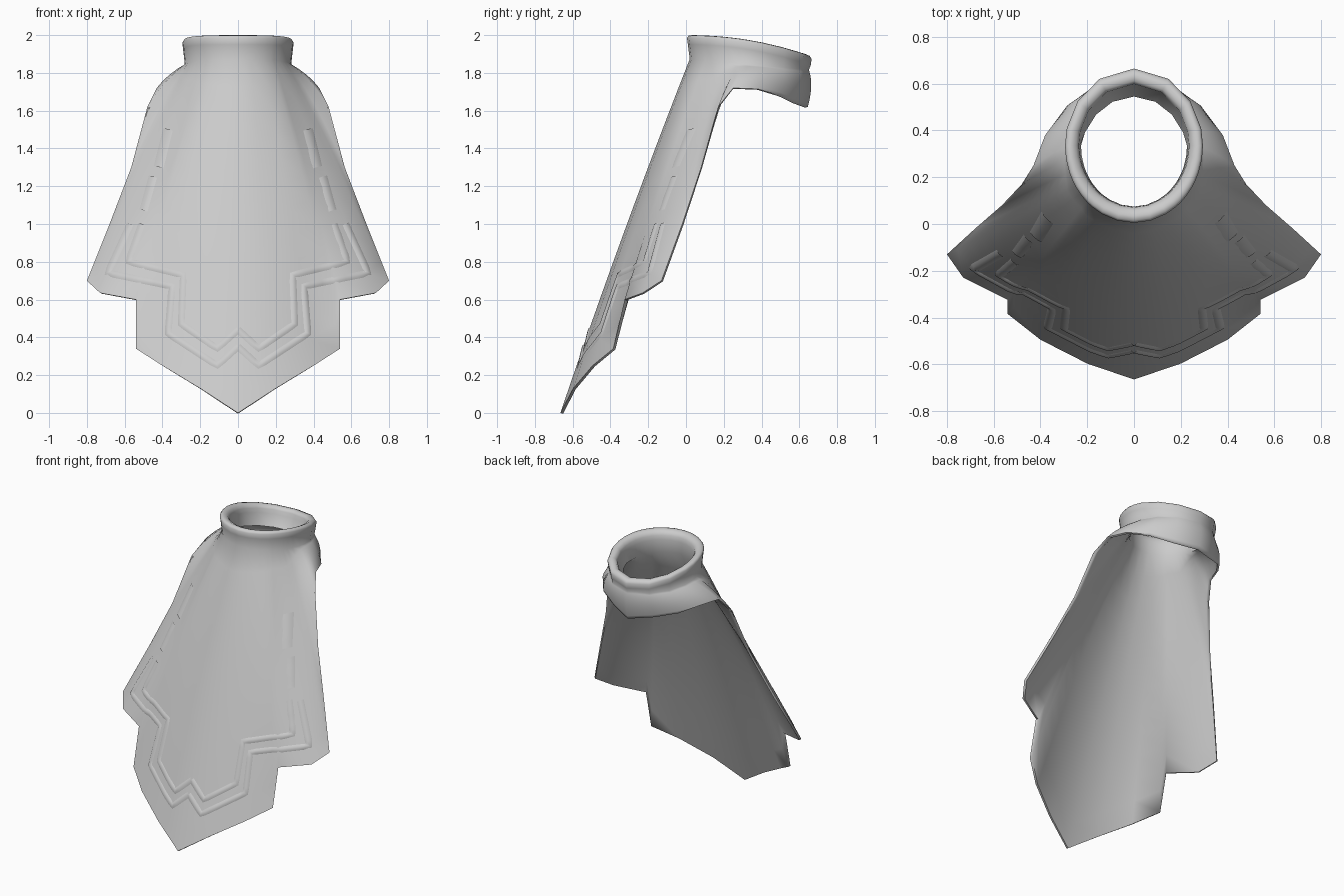
import bpy
from math import sin, cos, radians
from mathutils import Vector
from mathutils.bvhtree import BVHTree

cube = bpy.data.objects.get("Cube")
if cube:
    bpy.data.objects.remove(cube)

cloth = bpy.data.materials.new("pale_grey_cloth")
cloth.use_nodes = True
cloth.diffuse_color = (0.6, 0.6, 0.6, 1)
cloth.node_tree.nodes["Principled BSDF"].inputs["Base Color"].default_value = (0.6, 0.6, 0.6, 1)

CENTRE_Y = 0.335
ROWS = 12


def add_mesh(name, verts, faces):
    mesh = bpy.data.meshes.new(name)
    mesh.from_pydata(verts, [], faces)
    mesh.materials.append(cloth)
    obj = bpy.data.objects.new(name, mesh)
    bpy.context.collection.objects.link(obj)
    bpy.ops.object.select_all(action='DESELECT')
    obj.select_set(True)
    bpy.context.view_layer.objects.active = obj
    bpy.ops.object.shade_smooth_by_angle(angle=radians(65))


def loft(columns, closed):
    """Verts and quads across equally long point columns; closed joins both ways."""
    rows, n = len(columns[0]), len(columns)
    faces = []
    for c in range(n if closed else n - 1):
        d = (c + 1) % n
        for r in range(rows if closed else rows - 1):
            s = (r + 1) % rows
            faces.append((c * rows + r, c * rows + s, d * rows + s, d * rows + r))
    return [p for col in columns for p in col], faces


def ring_point(angle, scale, z_front, drop, power):
    """Point on the oval neckline; angle 0 is the front."""
    a = radians(angle)
    y = CENTRE_Y - 0.33 * scale * cos(a)
    return Vector((0.295 * scale * sin(a), y, z_front - drop * max(0, y / 0.66) ** power))


# Collar section from inside, over the rim, down the outside: scale, height
collar = [(.79, -.06), (.8, -.03), (.84, -.01), (.91, 0),
          (.97, -.002), (1, -.015), (.985, -.05)]

# Hem points of the left half, front to back: x, y, z, neckline angle, bulge
hem = [(0, -.665, 0, 0, .01), (.2, -.597, .13, 14, .01), (.4, -.495, .25, 28, .018),
       (.54, -.385, .34, 38, .03), (.54, -.325, .6, 43, .012), (.73, -.23, .635, 51, 0),
       (.8, -.13, .70, 57, .005), (.68, -.02, 1.0, 63, .01), (.565, .08, 1.3, 70, .015),
       (.48, .17, 1.62, 80, .012), (.43, .25, 1.72, 90, .008), (.38, .38, 1.715, 103, .01),
       (.29, .5, 1.68, 125, .012), (.155, .575, 1.645, 150, .012), (0, .645, 1.62, 180, .015)]


def cloth_column(x, y, z, angle, bulge):
    """Closed section: over the collar, down the outside, back up the inside."""
    a = radians(angle)
    top, end = ring_point(angle, .955, 1.875, .06, 1), Vector((x, y, z))
    out = Vector((sin(a), -cos(a), 0.8))
    inward = Vector((-sin(a), cos(a), -0.3))
    padding = 0.035 + 0.05 * max(0, -cos(a))
    outer, inner = [], []
    for r in range(ROWS + 1):
        t = r / ROWS
        p = top.lerp(end, t) + out * bulge * 4 * t * (1 - t)
        outer.append(p)
        inner.append(p + inward * (0.02 - 0.006 * t ** 6 + padding * (1 - t) ** 3))
    rim = [ring_point(angle, s, 2.0 + h, .11, 2.1) for s, h in collar]
    return rim + outer + inner[::-1]


# Collar and draped cloth in one shell, mirrored to the right half
half = [cloth_column(*h) for h in hem]
other = [[Vector((-p.x, p.y, p.z)) for p in col] for col in half[-2:0:-1]]
verts, faces = loft(half + other, True)
add_mesh("draped_cloth_with_collar", verts, faces)
surface = BVHTree.FromPolygons(verts, faces)


# Raised trim following the hem
def trim(name, path, side, width):
    """Low ridge laid on the cloth along a path of front x, z points."""
    pts = [Vector((x * side, 0, z)) for x, z in path]
    ridge, along = [], []
    for p, q in zip(pts, pts[1:]):
        steps = max(2, int((q - p).length / 0.03))
        along += [p.lerp(q, s / steps) for s in range(steps)]
    along.append(pts[-1])
    for i, p in enumerate(along):
        d = (along[min(i + 1, len(along) - 1)] - along[max(i - 1, 0)]).normalized()
        across = Vector((d.z, 0, -d.x)) * width * side
        section = []
        for k, lift in ((-1, .001), (-.4, .006), (.4, .006), (1, .001)):
            start = p + across * k
            start.y = -2
            hit, normal = surface.ray_cast(start, Vector((0, 1, 0)))[:2]
            if hit is None:
                break
            section.append(hit + normal * lift)
        if len(section) == 4:
            ridge.append(section)
    v, f = loft(ridge, False)
    add_mesh(name, v, [q[::-side] for q in f])


trims = {
    "inner_trim": (.018, [(0, .44), (.11, .34), (.30, .47), (.29, .73), (.58, .80), (.51, 1.0)]),
    "outer_trim": (.018, [(0, .35), (.11, .25), (.37, .42), (.35, .67), (.69, .74), (.57, 1.0)]),
    "lower_dash": (.022, [(.50, 1.07), (.45, 1.25)]),
    "upper_dash": (.026, [(.42, 1.3), (.37, 1.5)]),
}
for label, (width, path) in trims.items():
    for side, word in ((1, "left"), (-1, "right")):
        trim(word + "_" + label, path, side, width)
